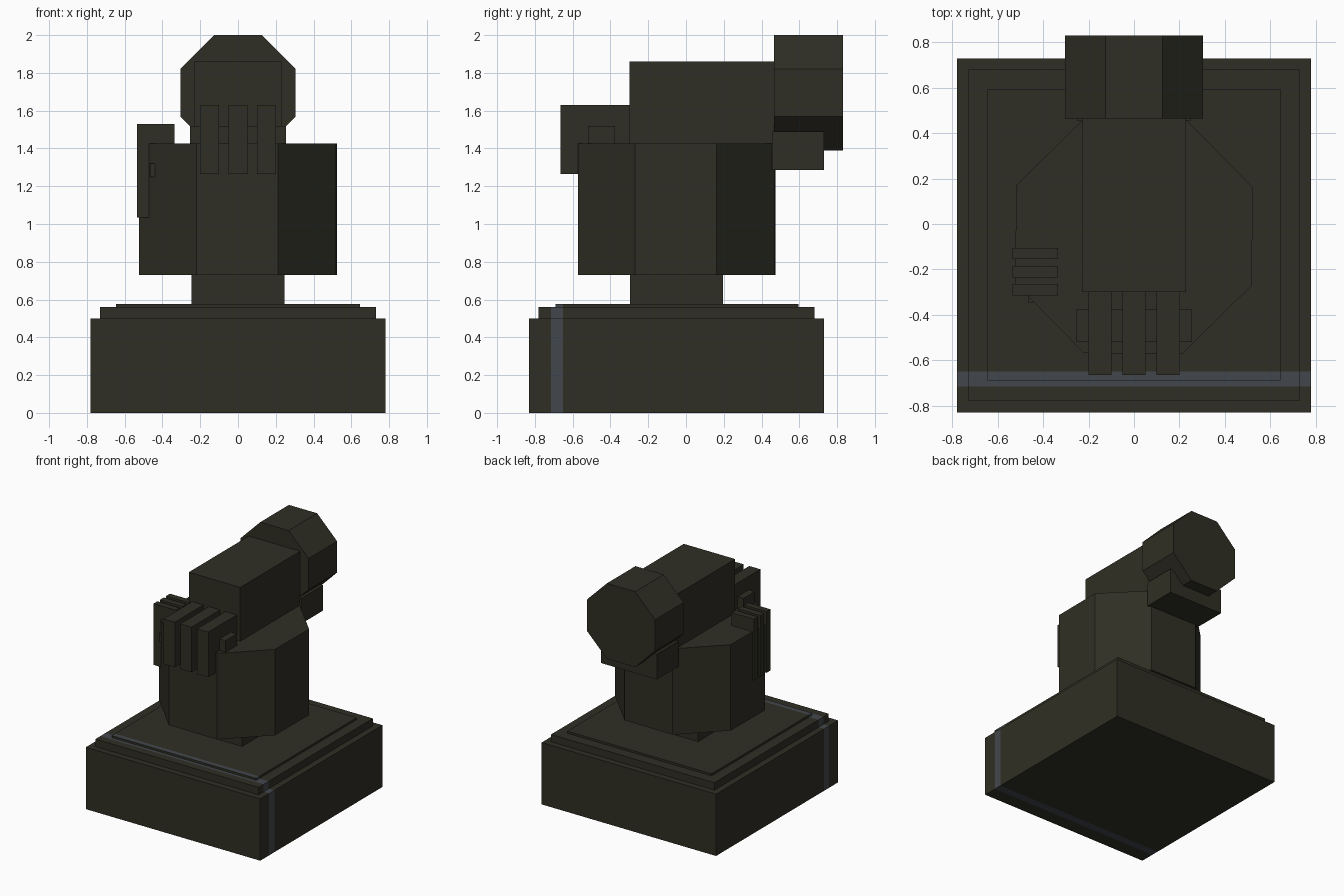
import bpy, bmesh, math
from mathutils import Matrix

if "Cube" in bpy.data.objects:
    bpy.data.objects.remove(bpy.data.objects["Cube"])


def material(name, rgb):
    m = bpy.data.materials.new(name)
    m.diffuse_color = (*rgb, 1)
    m.use_nodes = True
    m.node_tree.nodes["Principled BSDF"].inputs["Base Color"].default_value = m.diffuse_color
    return m


OLIVE = material("dark olive", (0.029, 0.028, 0.018))
BLUE = material("slate blue grey", (0.055, 0.062, 0.073))


def finish(bm, name):
    bmesh.ops.recalc_face_normals(bm, faces=bm.faces)
    me = bpy.data.meshes.new(name)
    bm.to_mesh(me)
    bm.free()
    me.materials.append(OLIVE)
    me.materials.append(BLUE)
    ob = bpy.data.objects.new(name, me)
    bpy.context.collection.objects.link(ob)
    return ob


def box_mesh(x0, x1, y0, y1, z0, z1):
    bm = bmesh.new()
    bmesh.ops.create_cube(bm, size=1)
    for v in bm.verts:
        v.co.x = x0 if v.co.x < 0 else x1
        v.co.y = y0 if v.co.y < 0 else y1
        v.co.z = z0 if v.co.z < 0 else z1
    return bm


def box(name, *dims):
    return finish(box_mesh(*dims), name)


def striped_box(name, *dims):
    """Box with a painted band running around it near the front."""
    bm = box_mesh(*dims)
    for y in (-0.715, -0.65):
        bmesh.ops.bisect_plane(bm, geom=bm.verts[:] + bm.edges[:] + bm.faces[:],
                               plane_co=(0, y, 0), plane_no=(0, 1, 0))
    bm.normal_update()
    for f in bm.faces:
        y = f.calc_center_median().y
        if abs(f.normal.y) < 0.5 and -0.715 < y < -0.65:
            f.material_index = 1
    return finish(bm, name)


def octagon(name, apothem, depth, matrix):
    bm = bmesh.new()
    r = apothem / math.cos(math.pi / 8)
    bmesh.ops.create_cone(bm, cap_ends=True, segments=8, radius1=r, radius2=r, depth=depth,
                          matrix=matrix @ Matrix.Rotation(math.pi / 8, 4, 'Z'))
    return finish(bm, name)


# Stepped base
striped_box("base", -0.78, 0.78, -0.83, 0.73, 0, 0.5)
striped_box("base_step", -0.73, 0.73, -0.78, 0.68, 0.5, 0.56)
striped_box("base_top_plate", -0.645, 0.645, -0.69, 0.595, 0.56, 0.577)

# Neck and eight-sided body
box("neck", -0.245, 0.245, -0.297, 0.195, 0.57, 0.74)
octagon("body", 0.521, 0.695, Matrix.Translation((0, -0.05, 1.0775))
        @ Matrix.Rotation(math.radians(-0.5), 4, 'Z'))

# Upper arm block, octagonal end drum and the block under it
box("upper_block", -0.23, 0.23, -0.30, 0.47, 1.42, 1.86)
octagon("end_drum", 0.305, 0.365, Matrix.Translation((0, 0.648, 1.695))
        @ Matrix.Rotation(math.pi / 2, 4, 'X'))
box("rear_block", -0.25, 0.25, 0.455, 0.73, 1.285, 1.49)

# Front fins with their cross bar
for i, x in enumerate((-0.15, 0, 0.15)):
    box(f"front_fin_{i + 1}", x - 0.05, x + 0.05, -0.665, -0.295, 1.265, 1.63)
box("front_fin_bar", -0.253, 0.253, -0.52, -0.375, 1.38, 1.52)

# Side fins with their cross bar
for i, y in enumerate((-0.13, -0.21, -0.29)):
    box(f"side_fin_{i + 1}", -0.535, -0.335, y - 0.025, y + 0.025, 1.035, 1.53)
box("side_fin_bar", -0.465, -0.40, -0.345, -0.08, 1.25, 1.32)
